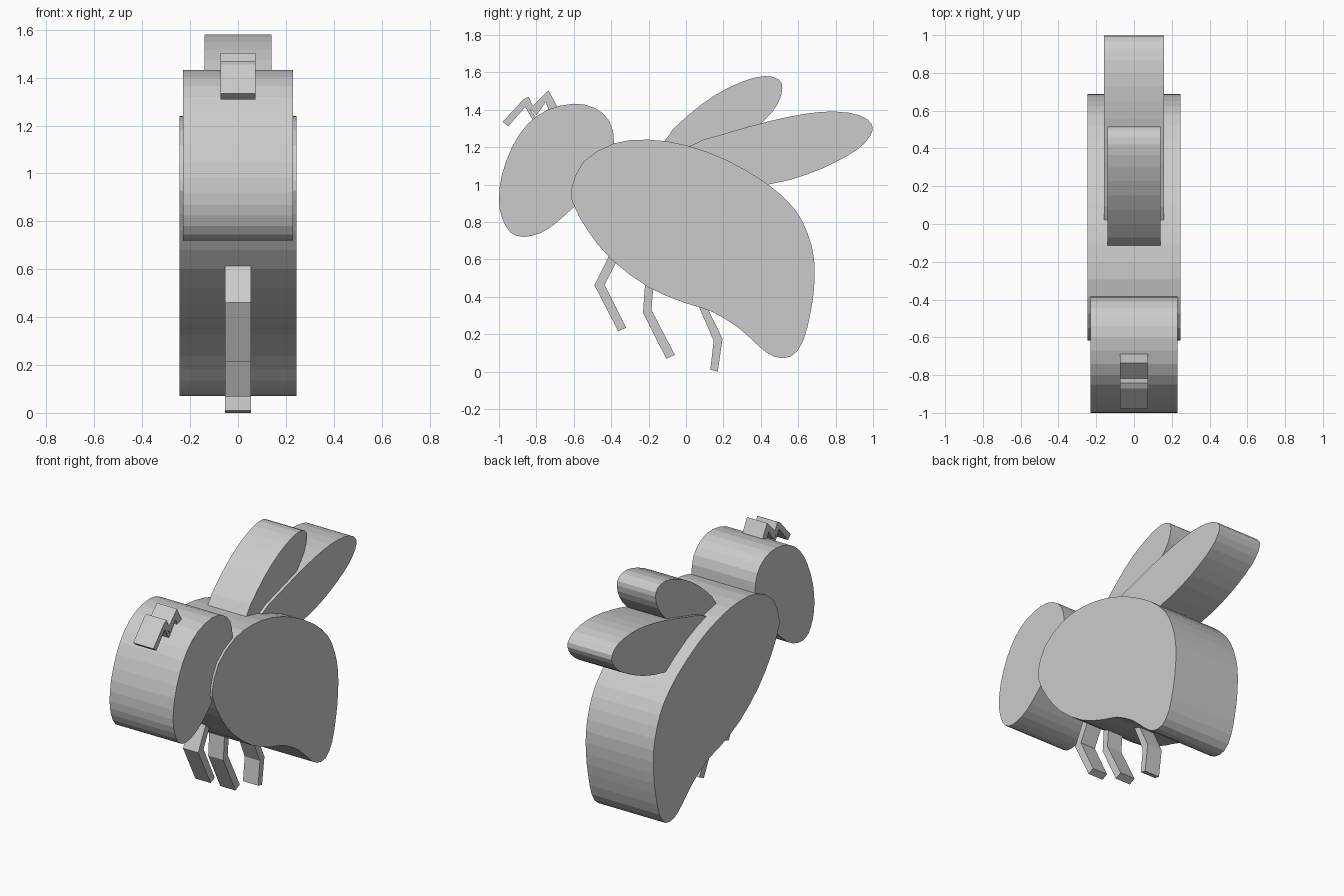
import bpy, bmesh
from mathutils import Vector


def rounded(points, steps=2):
    """Closed Catmull-Rom curve through the given profile points."""
    pts = [Vector(p) for p in points]
    n = len(pts)
    out = []
    for i in range(n):
        a, b, c, d = (pts[(i + k) % n] for k in (-1, 0, 1, 2))
        for s in range(steps):
            t = s / steps
            out.append(0.5 * (2 * b + (c - a) * t + (2 * a - 5 * b + 4 * c - d) * t * t
                              + (3 * b - a - 3 * c + d) * t ** 3))
    return out


def slab(name, profile, half_width):
    """Extrude a (y, z) profile symmetrically across x."""
    bm = bmesh.new()
    face = bm.faces.new([bm.verts.new((-half_width, y, z)) for y, z in profile])
    ext = bmesh.ops.extrude_face_region(bm, geom=[face])
    verts = [g for g in ext["geom"] if isinstance(g, bmesh.types.BMVert)]
    bmesh.ops.translate(bm, verts=verts, vec=(2 * half_width, 0, 0))
    bmesh.ops.recalc_face_normals(bm, faces=bm.faces)
    mesh = bpy.data.meshes.new(name)
    bm.to_mesh(mesh)
    bm.free()
    obj = bpy.data.objects.new(name, mesh)
    bpy.context.collection.objects.link(obj)
    return obj


# Body: drooping bulb with a pointed lower tail
slab("body", rounded([
    (-0.615, 0.97), (-0.55, 1.12), (-0.385, 1.22), (-0.2, 1.24), (0.0, 1.21),
    (0.22, 1.13), (0.44, 1.0), (0.58, 0.87), (0.65, 0.74), (0.685, 0.6),
    (0.685, 0.45), (0.665, 0.31), (0.625, 0.16), (0.56, 0.08), (0.47, 0.08),
    (0.39, 0.135), (0.28, 0.235), (0.13, 0.325), (0.0, 0.365), (-0.2, 0.45),
    (-0.4, 0.6), (-0.53, 0.76), (-0.6, 0.89)]), 0.245)

# Head: tilted egg tucked into the front of the body
slab("head", rounded([
    (-1.0, 0.92), (-0.985, 1.05), (-0.93, 1.2), (-0.85, 1.32), (-0.74, 1.4),
    (-0.6, 1.432), (-0.49, 1.41), (-0.41, 1.34), (-0.385, 1.22), (-0.43, 1.08),
    (-0.52, 0.95), (-0.61, 0.87), (-0.7, 0.79), (-0.78, 0.74), (-0.87, 0.72),
    (-0.94, 0.745), (-0.985, 0.825)]), 0.23)

# Wings
slab("rear_wing", rounded([
    (0.02, 1.205), (0.2, 1.27), (0.45, 1.34), (0.65, 1.38), (0.8, 1.39),
    (0.93, 1.37), (0.995, 1.32), (0.985, 1.26), (0.92, 1.19), (0.8, 1.12),
    (0.65, 1.055), (0.44, 1.0), (0.2, 1.0), (0.06, 1.1)]), 0.16)
slab("front_wing", rounded([
    (-0.115, 1.23), (0.0, 1.36), (0.15, 1.475), (0.3, 1.55), (0.42, 1.58),
    (0.495, 1.562), (0.515, 1.515), (0.49, 1.43), (0.41, 1.335),
    (0.27, 1.24), (0.1, 1.12), (-0.05, 1.13)]), 0.14)

# Bent legs
legs = {
    "front_leg": [(-0.40, 0.64), (-0.49, 0.462), (-0.362, 0.215), (-0.32, 0.235),
                  (-0.435, 0.465), (-0.36, 0.61)],
    "middle_leg": [(-0.215, 0.52), (-0.23, 0.315), (-0.105, 0.068), (-0.06, 0.09),
                   (-0.185, 0.33), (-0.17, 0.5)],
    "rear_leg": [(0.05, 0.39), (0.148, 0.165), (0.13, 0.01), (0.17, 0.0),
                 (0.195, 0.175), (0.10, 0.37)],
}
for name, profile in legs.items():
    slab(name, profile, 0.055)

# Kinked antennae
slab("upper_antenna", [(-0.67, 1.36), (-0.69, 1.42), (-0.735, 1.503), (-0.835, 1.405),
                       (-0.80, 1.37), (-0.75, 1.44), (-0.72, 1.36)], 0.073)
slab("lower_antenna", [(-0.98, 1.335), (-0.87, 1.455), (-0.842, 1.47), (-0.818, 1.42),
                       (-0.835, 1.405), (-0.79, 1.34), (-0.81, 1.33), (-0.86, 1.415),
                       (-0.95, 1.31)], 0.073)
